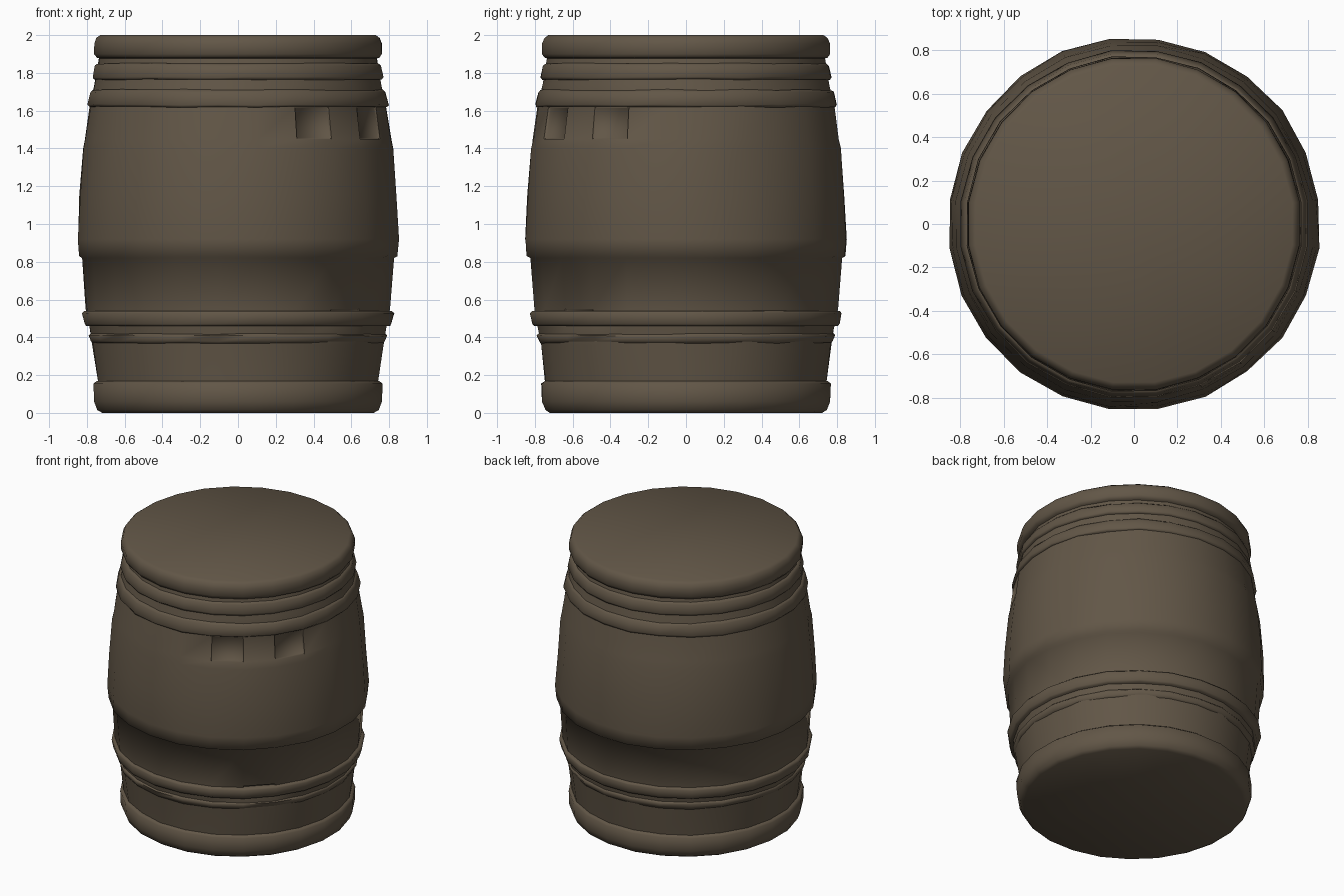
import bpy
import bmesh
import random
from math import radians, cos, sin

cube = bpy.data.objects.get("Cube")
if cube:
    bpy.data.objects.remove(cube, do_unlink=True)

random.seed(4)
SIDES = 24

wood = bpy.data.materials.new("weathered_brown_wood")
wood.use_nodes = True
COLOUR = (0.122, 0.094, 0.063, 1)
wood.diffuse_color = COLOUR
bsdf = wood.node_tree.nodes["Principled BSDF"]
bsdf.inputs["Base Color"].default_value = COLOUR
bsdf.inputs["Roughness"].default_value = 0.9


def lathe(name, profile, ring=False, wear_r=0.004, wear_z=0.0, notches=()):
    """Revolve (radius, height) points; zero radius makes a pole, ring closes the loop."""
    bm = bmesh.new()
    rows = []
    for r, z in profile:
        if r == 0:
            rows.append([bm.verts.new((0, 0, z))] * SIDES)
            continue
        row = []
        for i in range(SIDES):
            a = radians(7.5 + i * 360 / SIDES)
            rr = r + random.uniform(-wear_r, wear_r)
            zz = z + random.uniform(-wear_z, wear_z)
            row.append(bm.verts.new((rr * cos(a), rr * sin(a), zz)))
        rows.append(row)
    pairs = list(zip(rows, rows[1:]))
    if ring:
        pairs.append((rows[-1], rows[0]))
    grid = []
    for lower, upper in pairs:
        faces = []
        for i in range(SIDES):
            j = (i + 1) % SIDES
            corners = [lower[i], lower[j], upper[j], upper[i]]
            faces.append(bm.faces.new(list(dict.fromkeys(corners))))
        grid.append(faces)
    bmesh.ops.recalc_face_normals(bm, faces=bm.faces)
    # Chipped patches sunk into the staves
    for band, side in notches:
        bmesh.ops.inset_individual(bm, faces=[grid[band][side]],
                                   thickness=0.008, depth=-0.012)
    mesh = bpy.data.meshes.new(name)
    bm.to_mesh(mesh)
    bm.free()
    mesh.materials.append(wood)
    obj = bpy.data.objects.new(name, mesh)
    bpy.context.collection.objects.link(obj)
    bpy.ops.object.select_all(action='DESELECT')
    obj.select_set(True)
    bpy.context.view_layer.objects.active = obj
    bpy.ops.object.shade_smooth_by_angle(angle=radians(75))
    return obj


# Bulging staves, with the wide upper belly overhanging the lower part
lathe("barrel_staves", [
    (0, 0.05), (0.73, 0.05), (0.75, 0.17), (0.775, 0.36), (0.79, 0.46),
    (0.81, 0.55), (0.83, 0.82), (0.85, 0.83), (0.857, 0.92), (0.845, 1.15),
    (0.825, 1.4), (0.817, 1.45), (0.79, 1.62), (0.765, 1.74),
    (0.742, 1.86), (0.73, 1.95), (0, 1.95)],
    notches=[(11, 19), (11, 21), (4, 20)])

# Rounded bottom and top rims, each closed by its lid
lathe("bottom_rim", [
    (0, 0), (0.725, 0), (0.75, 0.015), (0.768, 0.06), (0.772, 0.155),
    (0.755, 0.168), (0.70, 0.168), (0, 0.168)], wear_r=0.002)
lathe("top_rim", [
    (0, 1.87), (0.70, 1.875), (0.752, 1.878), (0.768, 1.90), (0.768, 1.955),
    (0.755, 1.985), (0.735, 2.0), (0, 2.0)], wear_r=0.002)

# Worn hoops: (name, bottom radius, top radius, bottom height, top height)
hoops = [
    ("lower_hoop", 0.785, 0.795, 0.37, 0.42, 0.012),
    ("lower_belly_hoop", 0.818, 0.832, 0.46, 0.54, 0.004),
    ("upper_hoop", 0.804, 0.787, 1.62, 1.71, 0.012),
    ("neck_hoop", 0.775, 0.762, 1.765, 1.85, 0.008),
]
for name, r0, r1, z0, z1, wear in hoops:
    lathe(name, [
        (r0 - 0.06, z0), (r0 - 0.008, z0), (r0, z0 + 0.012),
        (r1, z1 - 0.012), (r1 - 0.012, z1), (r1 - 0.06, z1)],
        ring=True, wear_r=0.003, wear_z=wear / 3)
